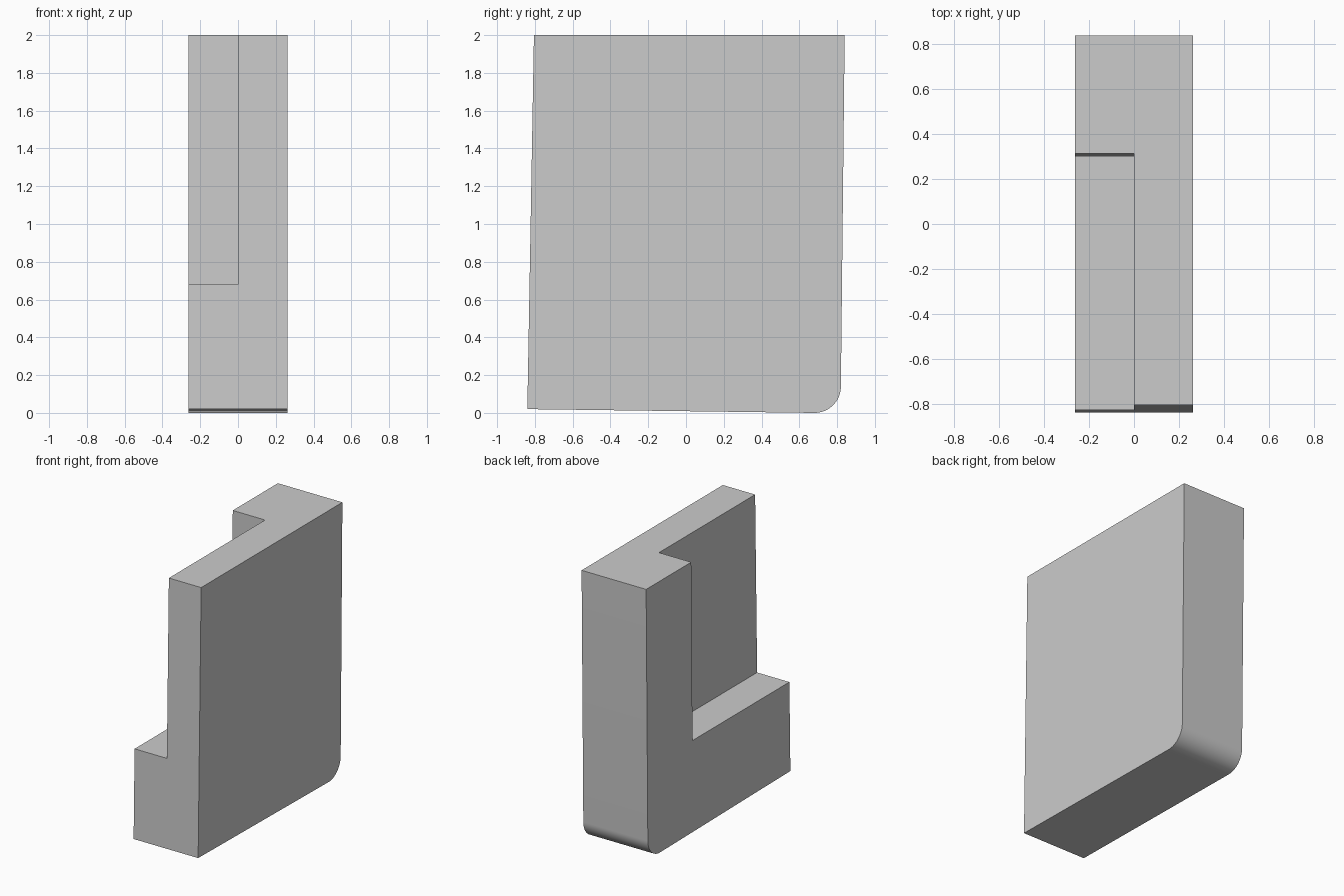
import bpy, bmesh, math

if "Cube" in bpy.data.objects:
    bpy.data.objects.remove(bpy.data.objects["Cube"])

HALF_W = 0.263


def prism(name, profile, x0, x1):
    """Extrude a (y, z) profile from x0 to x1."""
    bm = bmesh.new()
    face = bm.faces.new([bm.verts.new((x0, y, z)) for y, z in profile])
    out = bmesh.ops.extrude_face_region(bm, geom=[face])
    verts = [v for v in out["geom"] if isinstance(v, bmesh.types.BMVert)]
    bmesh.ops.translate(bm, verts=verts, vec=(x1 - x0, 0, 0))
    bmesh.ops.recalc_face_normals(bm, faces=bm.faces)
    mesh = bpy.data.meshes.new(name)
    bm.to_mesh(mesh)
    bm.free()
    obj = bpy.data.objects.new(name, mesh)
    bpy.context.collection.objects.link(obj)
    return obj


# Body: slightly tapered slab with a rounded lower back edge
R, CY, CZ, STEPS = 0.14, 0.68, 0.14, 16
start, end = math.radians(-90.75), math.radians(-0.6)
arc = [(CY + R * math.cos(a), CZ + R * math.sin(a))
       for a in (start + (end - start) * i / STEPS for i in range(STEPS + 1))]
body = prism("notched_block",
             [(-0.84, 0.02)] + arc + [(0.84, 2.0), (-0.805, 2.0)],
             -HALF_W, HALF_W)

# Notch: upper front of the left half
cutter = prism("notch_cutter",
               [(-1.2, 0.68), (0.30, 0.68), (0.317, 2.2), (-1.2, 2.2)],
               -0.5, 0.0)
cutter.hide_render = True
cut = body.modifiers.new("notch", "BOOLEAN")
cut.operation = "DIFFERENCE"
cut.solver = "EXACT"
cut.object = cutter
bpy.context.view_layer.objects.active = body
body.select_set(True)
bpy.ops.object.modifier_apply(modifier=cut.name)
bpy.data.objects.remove(cutter)

# Flat faces, smooth rounded edge
bpy.ops.object.shade_smooth_by_angle(angle=math.radians(30))

# Single grey colour
grey = bpy.data.materials.new("grey")
grey.diffuse_color = (0.6, 0.6, 0.6, 1)
grey.use_nodes = True
grey.node_tree.nodes["Principled BSDF"].inputs["Base Color"].default_value = grey.diffuse_color
body.data.materials.clear()
body.data.materials.append(grey)
